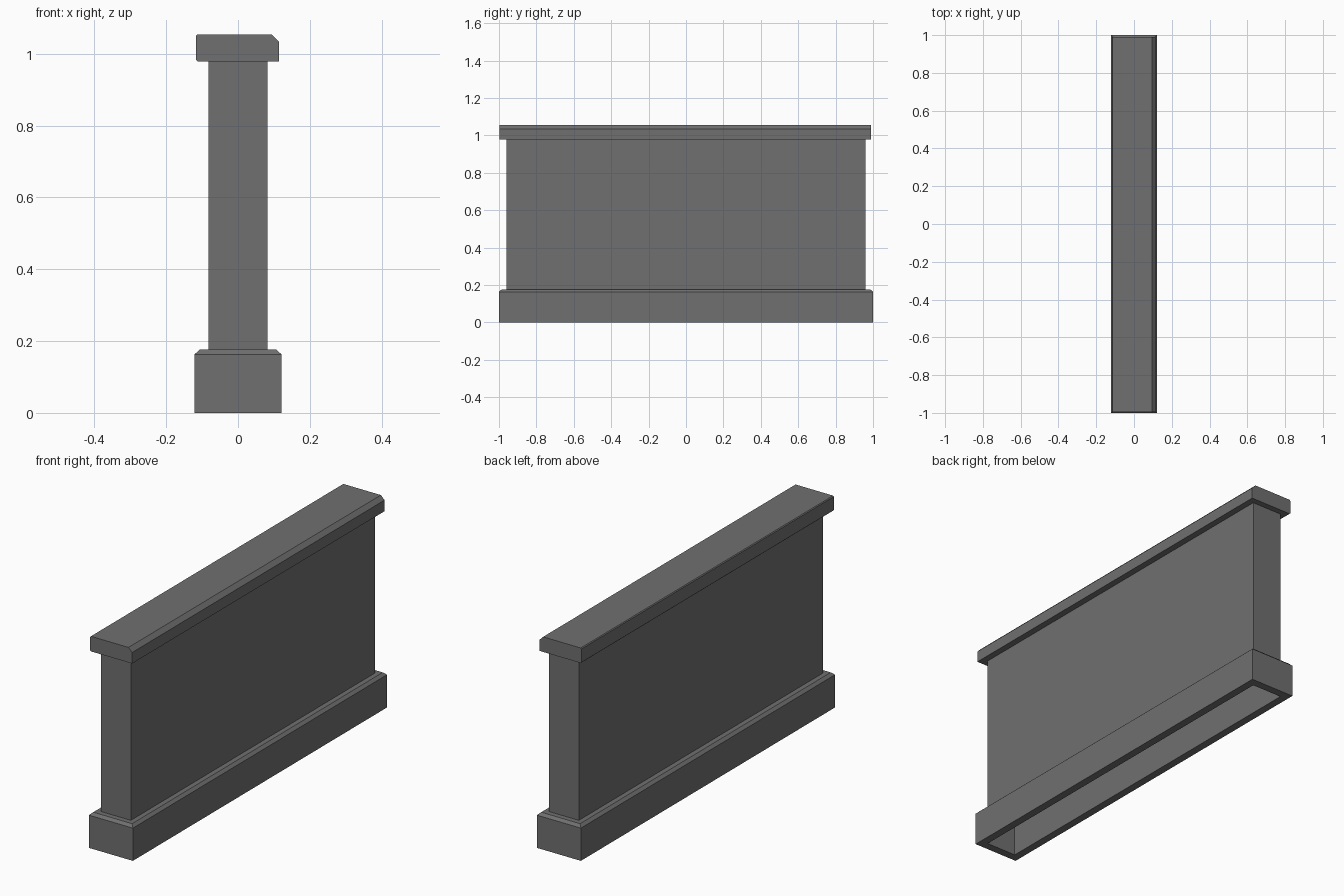
import bpy, bmesh

if "Cube" in bpy.data.objects:
    bpy.data.objects.remove(bpy.data.objects["Cube"])

# One flat grey for the whole wall
stone = bpy.data.materials.new("grey stone")
stone.diffuse_color = (0.16, 0.16, 0.16, 1)
stone.use_nodes = True
stone.node_tree.nodes["Principled BSDF"].inputs["Base Color"].default_value = stone.diffuse_color


def finish(name, bm):
    bmesh.ops.recalc_face_normals(bm, faces=bm.faces)
    mesh = bpy.data.meshes.new(name)
    bm.to_mesh(mesh)
    bm.free()
    mesh.materials.append(stone)
    obj = bpy.data.objects.new(name, mesh)
    bpy.context.collection.objects.link(obj)
    return obj


def stacked_rings(name, rings):
    """Skin rectangular rings given as (half x, half y, z); both ends stay open."""
    bm = bmesh.new()
    loops = [[bm.verts.new((sx * hx, sy * hy, z))
              for sx, sy in ((-1, -1), (1, -1), (1, 1), (-1, 1))]
             for hx, hy, z in rings]
    for low, high in zip(loops, loops[1:]):
        for i in range(4):
            j = (i + 1) % 4
            bm.faces.new((low[i], low[j], high[j], high[i]))
    return finish(name, bm)


def extruded_profile(name, points, y0, y1):
    """Extrude a closed x-z outline along y."""
    bm = bmesh.new()
    face = bm.faces.new([bm.verts.new((x, y0, z)) for x, z in points])
    new = bmesh.ops.extrude_face_region(bm, geom=[face])["geom"]
    verts = [v for v in new if isinstance(v, bmesh.types.BMVert)]
    bmesh.ops.translate(bm, verts=verts, vec=(0, y1 - y0, 0))
    return finish(name, bm)


WX, WY = 0.082, 0.96        # half size of the wall
CAP_Z, TOP_Z = 0.979, 1.054

# Plinth: hollow underneath, with a chamfered top edge
stacked_rings("plinth", [(WX, WY, 0), (0.121, 1.0, 0), (0.121, 1.0, 0.163),
                         (0.107, 0.986, 0.176), (WX, WY, 0.176)])

# Wall: hollow shell rising from the floor to the coping
stacked_rings("wall_panel", [(WX, WY, 0), (WX, WY, CAP_Z)])

# Coping: wide chamfer on the right, slightly eased edges elsewhere
e = 0.004
extruded_profile("coping", [
    (-0.117 + e, CAP_Z), (0.114, CAP_Z), (0.114, 1.034), (0.094, TOP_Z),
    (-0.117 + e, TOP_Z), (-0.117, TOP_Z - e), (-0.117, CAP_Z + e)], -0.996, 0.99)
